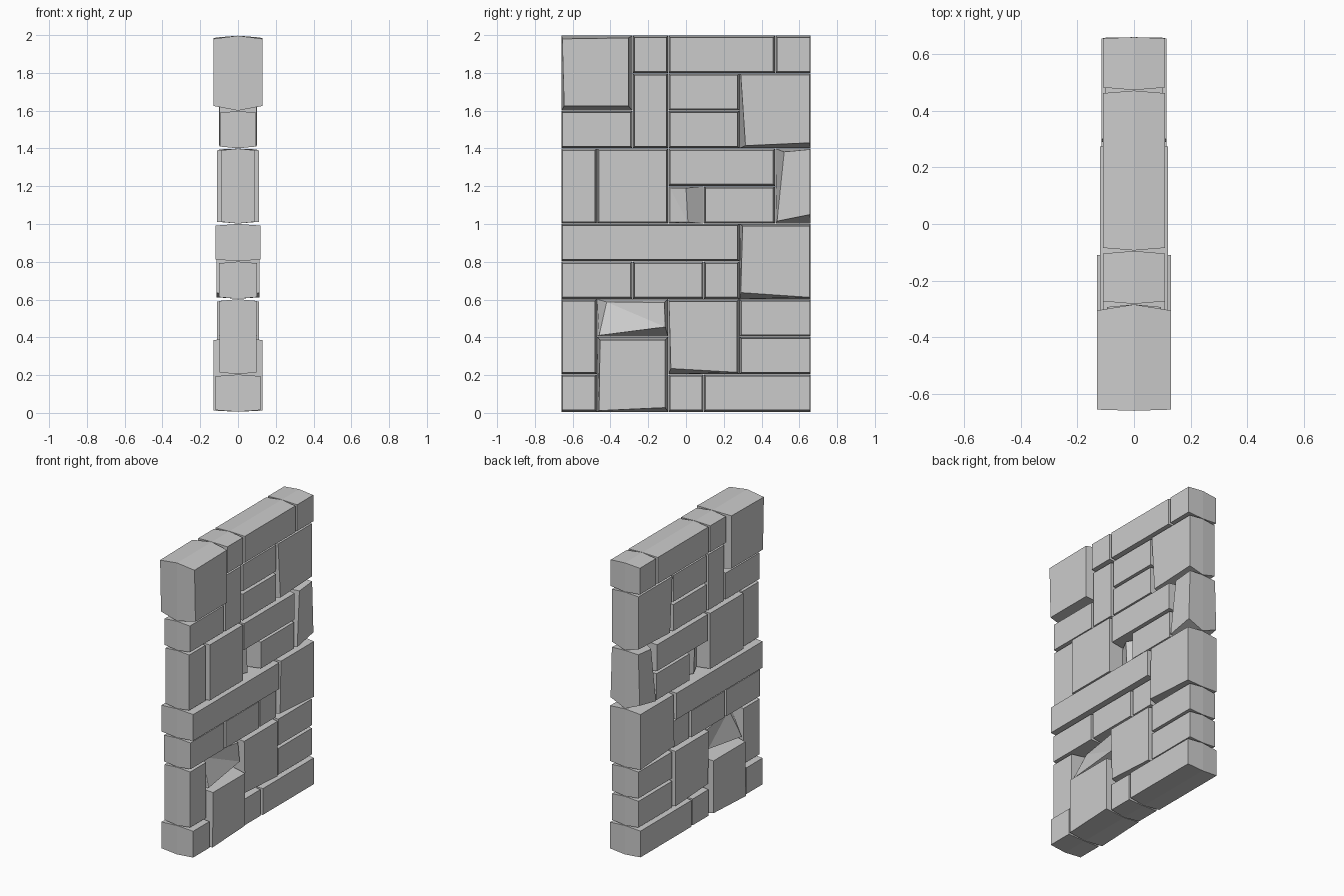
import bpy, bmesh

if "Cube" in bpy.data.objects:
    bpy.data.objects.remove(bpy.data.objects["Cube"])

COL, ROW, Y0 = 0.1886, 0.1985, -0.66   # grid pitch of the wall


def stone(name, c0, c1, r0, r1, depth, corners=None, inset=0.009):
    """Stone with a full-size ring at x=0 and smaller faces at +-depth.
    corners: optional (y, z, x) of the face: low-left, low-right, up-right, up-left."""
    y0, y1 = Y0 + c0 * COL, Y0 + c1 * COL
    z0, z1 = 0.005 + r0 * ROW * 1.004, 0.005 + r1 * ROW * 1.004
    y0, y1 = y0 + 0.001, y1 - 0.001
    z0, z1 = z0 + 0.001, min(z1 - 0.001, 2.0)
    i = inset
    if corners is None:
        # stay nearly flush along the outside edges of the wall
        a = 0.004 if c0 == 0 else i
        b = 0.004 if c1 == 7 else i
        corners = [(y0 + a, z0 + i, depth), (y1 - b, z0 + i, depth),
                   (y1 - b, z1 - i, depth), (y0 + a, z1 - i, depth)]
    ring = [(y0, z0), (y1, z0), (y1, z1), (y0, z1)]
    bm = bmesh.new()
    mid = [bm.verts.new((0, y, z)) for y, z in ring]
    for s in (1, -1):
        face = [bm.verts.new((s * x, y, z)) for y, z, x in corners]
        # warped faces fold along the up-left to low-right diagonal
        bm.faces.new((face[0], face[1], face[3]))
        bm.faces.new((face[1], face[2], face[3]))
        for k in range(4):
            n = (k + 1) % 4
            bm.faces.new((mid[k], mid[n], face[n], face[k]))
    bmesh.ops.recalc_face_normals(bm, faces=bm.faces)
    bmesh.ops.dissolve_limit(bm, angle_limit=0.01, verts=bm.verts, edges=bm.edges)
    me = bpy.data.meshes.new(name)
    bm.to_mesh(me)
    bm.free()
    bpy.context.collection.objects.link(bpy.data.objects.new(name, me))


def flat(x, *pts):
    return [(y, z, x) for y, z in pts]


# regular stones: first column, last column, first row, last row, depth
regular = [
    (0, 1, 0, 1, .12), (3, 4, 0, 1, .11), (4, 7, 0, 1, .115),
    (0, 1, 1, 3, .097), (5, 7, 1, 2, .10), (5, 7, 2, 3, .10),
    (0, 2, 3, 4, .10), (2, 4, 3, 4, .10), (4, 5, 3, 4, .095),
    (0, 5, 4, 5, .12),
    (0, 1, 5, 7, .09), (1, 3, 5, 7, .11), (4, 6, 5, 6, .10), (3, 6, 6, 7, .105),
    (0, 2, 7, 8, .095), (2, 3, 7, 9, .097), (3, 5, 7, 8, .095), (3, 5, 8, 9, .095),
    (2, 3, 9, 10, .11), (3, 6, 9, 10, .11), (6, 7, 9, 10, .11),
]
for n, s in enumerate(regular):
    stone(f"stone_{n:02d}", *s)

# large stones with skewed faces
stone("base_block", 1, 3, 0, 2, .13,
      flat(.13, (-.46, .012), (-.11, .028), (-.11, .385), (-.455, .385)))
stone("low_square_block", 3, 5, 1, 3, .11,
      flat(.11, (-.08, .235), (.27, .215), (.27, .59), (-.09, .59)))
stone("middle_end_block", 5, 7, 3, 5, .115,
      flat(.115, (.29, .637), (.655, .612), (.655, .99), (.30, .99)))
stone("upper_end_block", 5, 7, 7, 9, .10,
      flat(.10, (.315, 1.415), (.655, 1.43), (.655, 1.79), (.29, 1.79)))
stone("top_corner_block", 0, 2, 8, 10, .13,
      flat(.13, (-.645, 1.625), (-.305, 1.625), (-.305, 1.985), (-.655, 1.98)))

# broken stones with chipped faces
stone("chipped_stone", 1, 3, 2, 3, .08,
      [(-.46, .41, .10), (-.11, .455, .09), (-.115, .585, .08), (-.42, .587, .03)])
stone("broken_filler", 3, 4, 5, 6, .06,
      [(-.085, 1.01, .02), (.01, 1.01, .065), (.0, 1.19, .065), (-.085, 1.19, .02)])
stone("split_end_stone", 6, 7, 5, 7, .11,
      [(.482, 1.015, .11), (.657, 1.05, .11), (.657, 1.395, .10), (.52, 1.382, .10)])
